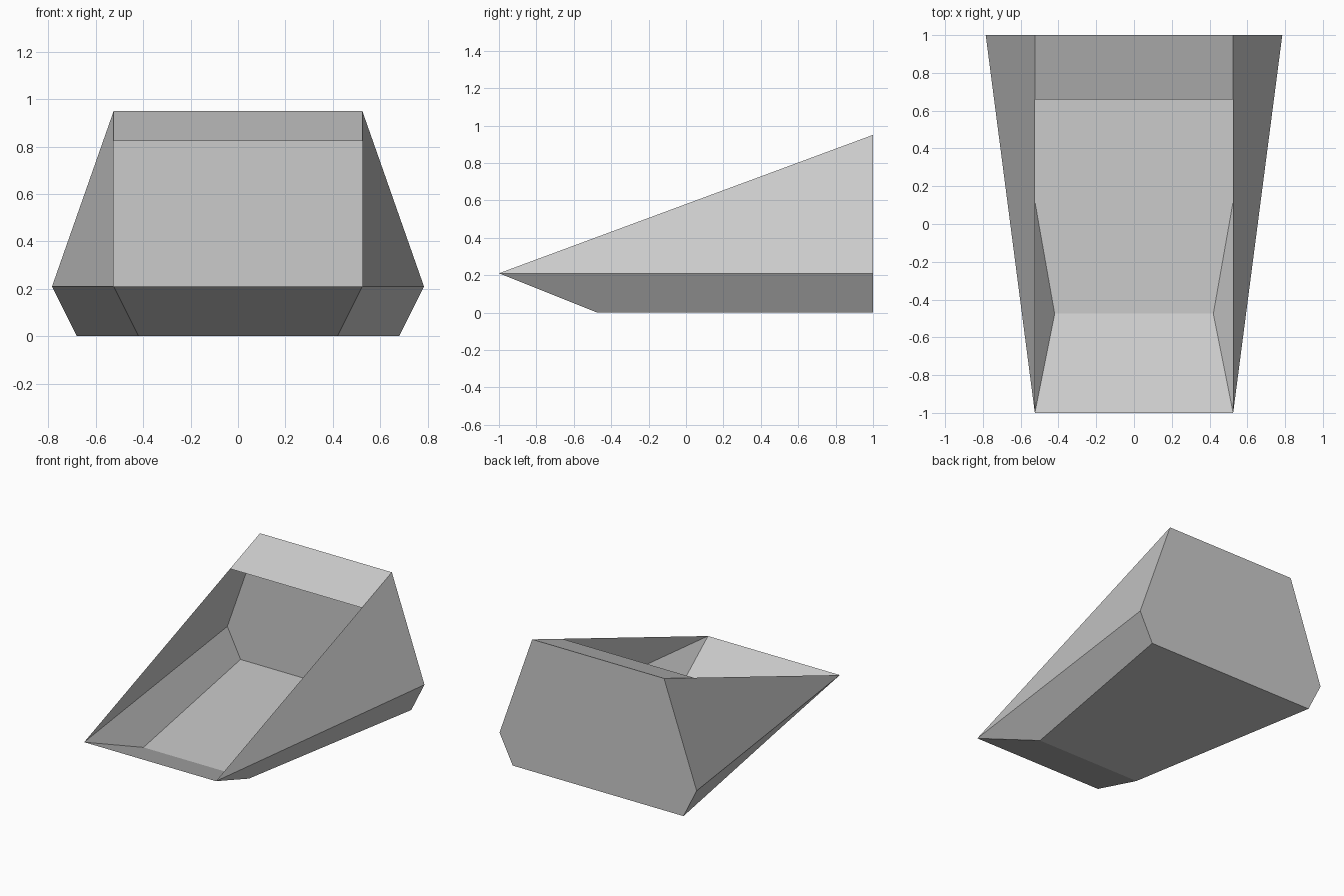
import bpy, bmesh

if "Cube" in bpy.data.objects:
    bpy.data.objects.remove(bpy.data.objects["Cube"])

# Open sheet-metal bucket: thin shell, key points of the right half (x, y, z)
LID_Y = 0.66
TOP_SLOPE = (0.95 - 0.21) / 2
half = {
    "lip": (0.525, -1, 0.21),                                   # front cutting edge
    "lid": (0.525, LID_Y, 0.21 + TOP_SLOPE * (LID_Y + 1)),      # front edge of top lid
    "top": (0.525, 1, 0.95),
    "mid": (0.785, 1, 0.21),
    "low": (0.68, 1, 0),
    "toe": (0.42, -0.475, 0),                                   # front of the floor
}

bm = bmesh.new()
R = {k: bm.verts.new(p) for k, p in half.items()}
L = {k: bm.verts.new((-p[0], p[1], p[2])) for k, p in half.items()}


def side_face(*names):
    """A face on the right side and its mirror on the left."""
    bm.faces.new([R[n] for n in names])
    bm.faces.new([L[n] for n in reversed(names)])


def cross_face(a, b):
    """A panel spanning from the right side to the left."""
    bm.faces.new([R[a], R[b], L[b], L[a]])


# Side walls
side_face("lip", "mid", "top", "lid")
side_face("lip", "toe", "low", "mid")

# Sloped front, floor and partial top lid
cross_face("lip", "toe")
cross_face("toe", "low")
cross_face("top", "lid")

# Six-sided back wall
back = ["top", "mid", "low"]
bm.faces.new([R[n] for n in reversed(back)] + [L[n] for n in back])

bmesh.ops.recalc_face_normals(bm, faces=bm.faces[:])
# Make sure the shell faces outwards (floor points down)
for f in bm.faces:
    if all(abs(v.co.z) < 1e-6 for v in f.verts):
        floor_up = f.normal.z > 0
if floor_up:
    bmesh.ops.reverse_faces(bm, faces=bm.faces[:])

mesh = bpy.data.meshes.new("bucket_shell")
bm.to_mesh(mesh)
bm.free()
bucket = bpy.data.objects.new("bucket_shell", mesh)
bpy.context.collection.objects.link(bucket)
